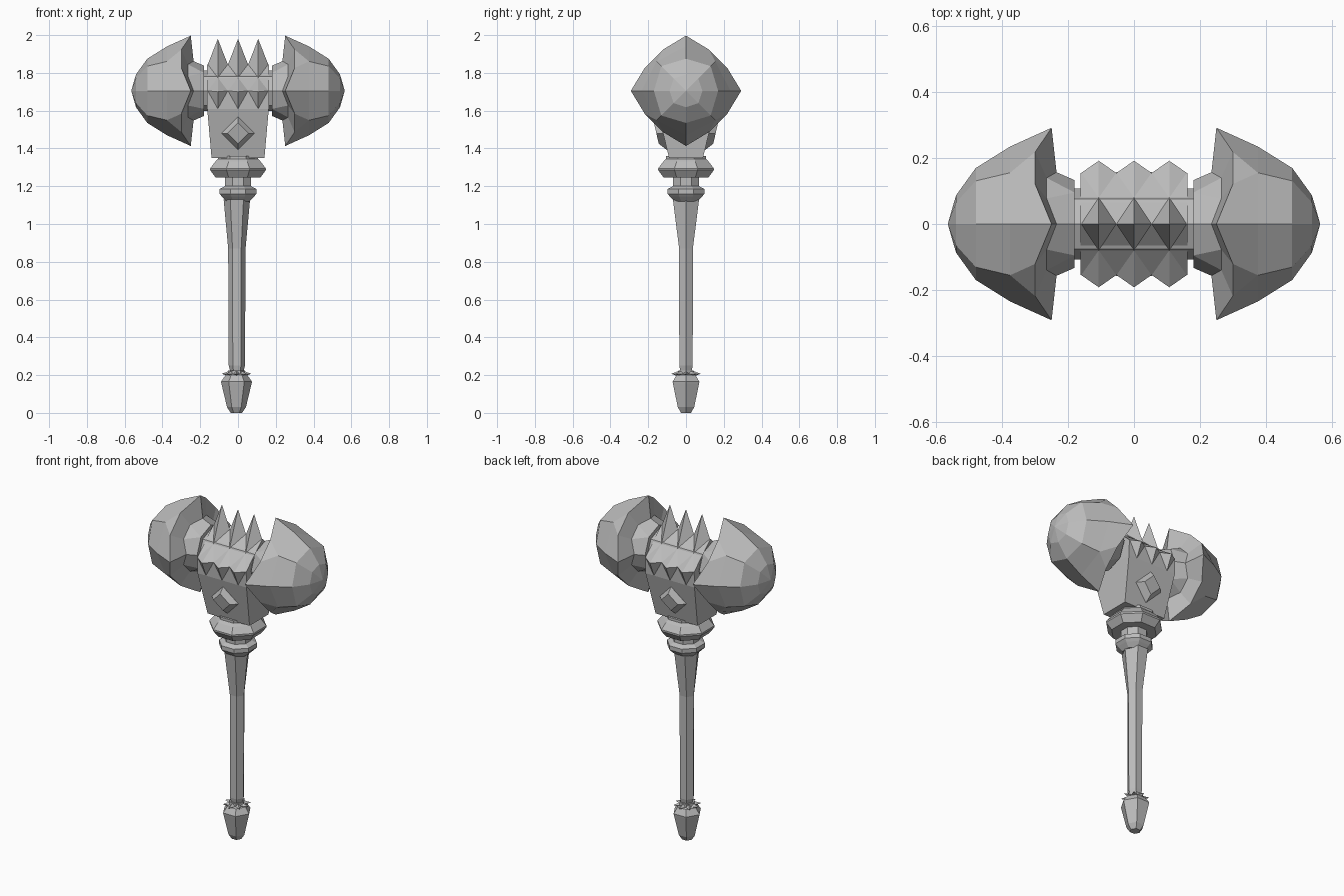
import bpy, bmesh
from math import sin, cos, pi, radians

cube = bpy.data.objects.get("Cube")
if cube:
    bpy.data.objects.remove(cube, do_unlink=True)

steel = bpy.data.materials.new("grey_steel")
steel.use_nodes = True
steel.diffuse_color = (0.5, 0.5, 0.5, 1)
steel.node_tree.nodes["Principled BSDF"].inputs["Base Color"].default_value = (0.5, 0.5, 0.5, 1)

AXIS = 1.705  # height of the hammer head's axis


def finish(name, bm):
    bmesh.ops.remove_doubles(bm, verts=bm.verts, dist=0.0005)
    bmesh.ops.recalc_face_normals(bm, faces=bm.faces)
    mesh = bpy.data.meshes.new(name)
    bm.to_mesh(mesh)
    bm.free()
    mesh.materials.append(steel)
    obj = bpy.data.objects.new(name, mesh)
    bpy.context.collection.objects.link(obj)
    return obj


def loft(name, rings):
    """Skin a closed solid through rings of equal point count."""
    bm = bmesh.new()
    loops = [[bm.verts.new(p) for p in ring] for ring in rings]
    n = len(loops[0])
    for a, b in zip(loops, loops[1:]):
        for i in range(n):
            j = (i + 1) % n
            bm.faces.new((a[i], a[j], b[j], b[i]))
    bm.faces.new(loops[0])
    bm.faces.new(loops[-1])
    return finish(name, bm)


def turned(name, profile, sides, turn=0.0, shift=0.0):
    """Upright faceted solid from (x radius, y radius, z) steps."""
    angles = [2 * pi * i / sides + turn for i in range(sides)]
    return loft(name, [[(shift + rx * cos(a), ry * sin(a), z) for a in angles]
                       for rx, ry, z in profile])


def spike(name, apex, base):
    bm = bmesh.new()
    tip = bm.verts.new(apex)
    foot = [bm.verts.new(p) for p in base]
    for i in range(len(foot)):
        bm.faces.new((tip, foot[i], foot[(i + 1) % len(foot)]))
    bm.faces.new(foot)
    return finish(name, bm)


# Striking heads: (x straight, r straight, x diagonal, r diagonal, spread)
HEAD = [
    (0.565, 0, 0.565, 0, 0),
    (0.54, 0.087, 0.54, 0.092, 0),
    (0.48, 0.17, 0.48, 0.185, 0),
    (0.376, 0.235, 0.376, 0.22, 0),
    (0.25, 0.292, 0.30, 0.25, 16),
    (0.235, 0.157, 0.265, 0.16, 16),
    (0.18, 0.133, 0.18, 0.135, 0),
]


def head_ring(side, xs, rs, xd, rd, spread):
    points = []
    for quarter in range(4):
        for k, offset in enumerate((0, 45 - spread, 45 + spread)):
            a = radians(90 * quarter + offset)
            x, r = (xd, rd) if k else (xs, rs)
            points.append((side * x, r * cos(a), AXIS + r * sin(a)))
    return points


for label, side in (("left", 1), ("right", -1)):
    loft(label + "_striking_head", [head_ring(side, *step) for step in HEAD])

# Axle joining the heads through the block
loft("head_axle", [[(x, 0.108 * cos(i * pi / 4), AXIS + 0.108 * sin(i * pi / 4))
                    for i in range(8)] for x in (-0.2, 0.2)])

# Central block, narrowing towards the handle: (z, half width x, half depth y)
BLOCK = [(1.35, 0.14, 0.09), (1.61, 0.163, 0.152), (AXIS, 0.163, 0.155), (1.845, 0.163, 0)]
loft("centre_block", [[(-w, -d, z), (w, -d, z), (w, d, z), (-w, d, z)] for z, w, d in BLOCK])

# Rows of spikes over the top, front and back of the block
for i, x in enumerate((-0.107, 0, 0.107)):
    lo, hi = x - 0.053, x + 0.053
    spike(f"top_spike_{i}", (x, 0, 1.98),
          [(lo, 0, 1.845), (x, -0.08, 1.775), (hi, 0, 1.845), (x, 0.08, 1.775)])
    for label, s in (("front", -1), ("back", 1)):
        spike(f"{label}_spike_{i}", (x, s * 0.192, 1.70),
              [(lo, s * 0.155, AXIS), (x, s * 0.08, 1.775),
               (hi, s * 0.155, AXIS), (x, s * 0.152, 1.61)])

# Diamond studs on the sloping front and back faces
for label, s in (("front", -1), ("back", 1)):
    rings = []
    for half, depth in ((0.088, 0.105), (0.088, 0.122), (0.055, 0.157)):
        rings.append([(half * cos(i * pi / 2), s * (depth + 0.23 * half * sin(i * pi / 2)),
                       1.48 + half * sin(i * pi / 2)) for i in range(4)])
    loft(label + "_diamond_stud", rings)

# Stepped octagonal collar; radii are measured across the flats
COLLAR = [(0.105, 1.36), (0.105, 1.345), (0.12, 1.33), (0.147, 1.295), (0.147, 1.285),
          (0.118, 1.245), (0.07, 1.245), (0.07, 1.2), (0.098, 1.185),
          (0.098, 1.16), (0.085, 1.145), (0.06, 1.12)]
turned("collar", [(r / cos(pi / 8), r / cos(pi / 8), z) for r, z in COLLAR], 8, pi / 8)

# Flared hexagonal handle
turned("handle", [(0.07, 0.08, 1.13), (0.046, 0.042, 0.87), (0.043, 0.041, 0.25),
                  (0.03, 0.03, 0.2)], 6, 0, -0.006)

# Pommel with a crown of small spikes
POMMEL = [(0.045, 0.225), (0.045, 0.205), (0.058, 0.2), (0.082, 0.165), (0.08, 0.155),
          (0.05, 0.03), (0.03, 0.0)]
turned("pommel", [(r, r, z) for r, z in POMMEL], 6, 0, -0.008)
for i in range(8):
    a = i * pi / 4
    c, s = cos(a), sin(a)
    base = [(-0.008 + 0.038 * c - t * s, 0.038 * s + t * c, 0.207 + h)
            for t, h in ((0.016, 0), (0, 0.015), (-0.016, 0), (0, -0.015))]
    spike(f"pommel_spike_{i}", (-0.008 + 0.078 * c, 0.078 * s, 0.207), base)
